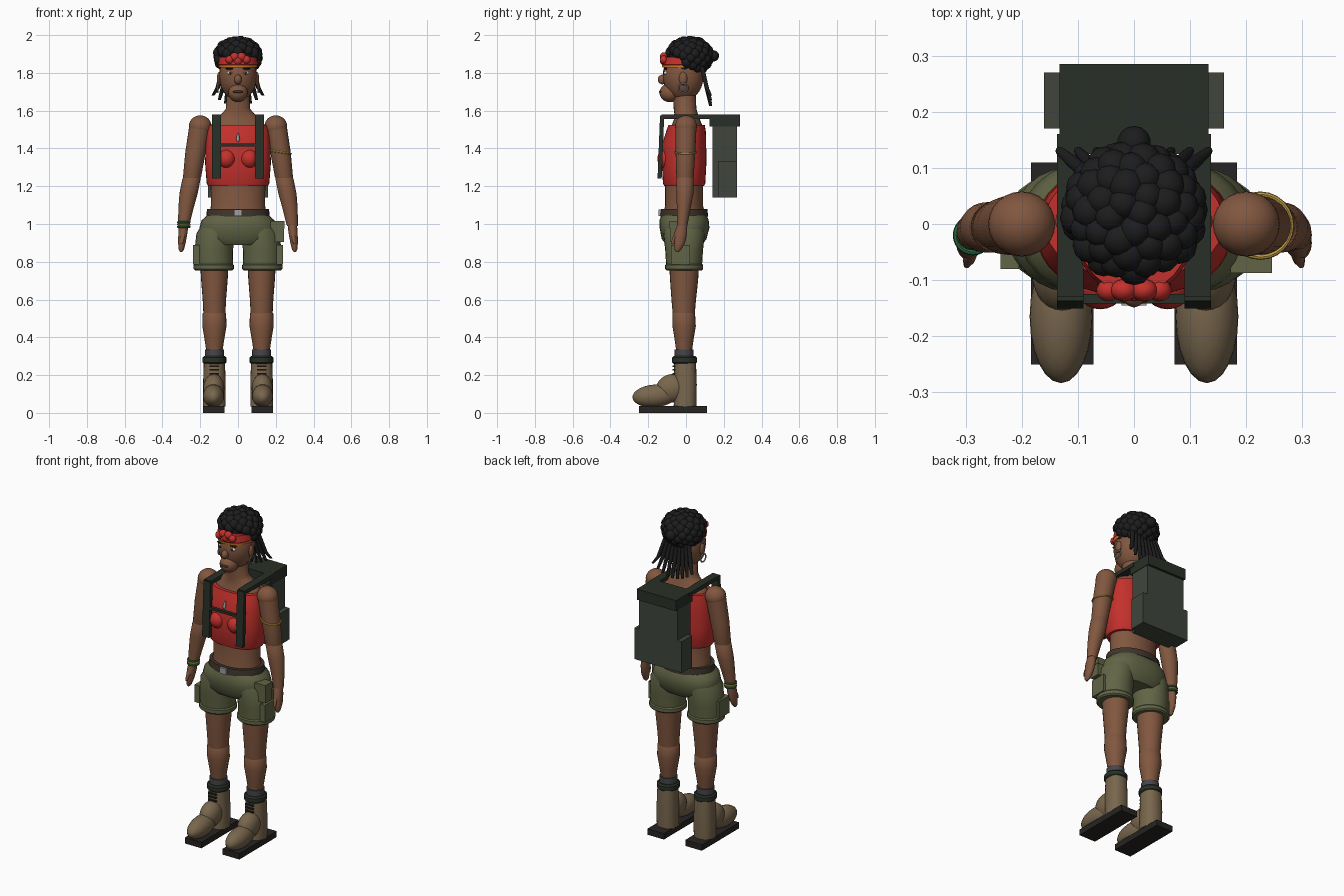
import bpy, bmesh, math, random
from mathutils import Vector, Matrix, Euler

random.seed(4)


def mat(name, *c):
    m = bpy.data.materials.new(name)
    m.diffuse_color = (*c, 1)
    return m


SKIN = mat("skin", .22, .095, .05)
RED = mat("red_cloth", .55, .03, .025)
HAIR = mat("hair", .012, .012, .013)
PACK = mat("pack_canvas", .05, .06, .045)
DARK = mat("dark_webbing", .022, .03, .02)
OLIVE = mat("olive_cloth", .12, .13, .06)
BOOT = mat("boot_suede", .19, .135, .075)
BLACK = mat("rubber", .02, .018, .016)
BELT = mat("belt_leather", .05, .035, .025)
METAL = mat("metal", .35, .35, .36)
GOLD = mat("gold", .55, .35, .06)
GREEN = mat("green_bead", .02, .15, .05)
SOCK = mat("sock", .06, .06, .07)
WHITE = mat("eye_white", .75, .72, .68)
ORANGE = mat("orange_trim", .7, .22, .02)


def finish(name, bm, m):
    bmesh.ops.recalc_face_normals(bm, faces=bm.faces)
    me = bpy.data.meshes.new(name)
    bm.to_mesh(me)
    bm.free()
    ob = bpy.data.objects.new(name, me)
    bpy.context.collection.objects.link(ob)
    me.materials.append(m)
    return ob


def loft(name, rings, m, n=24, p=2.0):
    """Horizontal superellipse rings (x, y, z, rx, ry), capped."""
    bm = bmesh.new()
    loops = []
    for x, y, z, rx, ry in rings:
        loop = []
        for i in range(n):
            a = 2 * math.pi * i / n
            c, s = math.cos(a), math.sin(a)
            loop.append(bm.verts.new((x + rx * math.copysign(abs(c) ** (2 / p), c),
                                      y + ry * math.copysign(abs(s) ** (2 / p), s), z)))
        loops.append(loop)
    for a, b in zip(loops, loops[1:]):
        for i in range(n):
            bm.faces.new((a[i], a[(i + 1) % n], b[(i + 1) % n], b[i]))
    bm.faces.new(loops[0])
    bm.faces.new(loops[-1])
    return finish(name, bm, m)


def ball(name, c, r, m, u=24, v=14, rot=(0, 0, 0)):
    bm = bmesh.new()
    bmesh.ops.create_uvsphere(bm, u_segments=u, v_segments=v, radius=1,
                              matrix=Matrix.LocRotScale(Vector(c), Euler(rot), Vector(r)))
    return finish(name, bm, m)


def box(name, x, y, z, m, rot=(0, 0, 0)):
    """Box from (min, max) pairs."""
    c = Vector([(a + b) / 2 for a, b in (x, y, z)])
    s = Vector([abs(b - a) for a, b in (x, y, z)])
    bm = bmesh.new()
    bmesh.ops.create_cube(bm, size=1, matrix=Matrix.LocRotScale(c, Euler(rot), s))
    return finish(name, bm, m)


def ring(name, c, R, r, m, rot=(0, 0, 0)):
    bpy.ops.mesh.primitive_torus_add(location=c, rotation=rot, major_radius=R, minor_radius=r,
                                     major_segments=24, minor_segments=8)
    ob = bpy.context.object
    ob.name = name
    ob.data.materials.append(m)
    return ob


# head and face
ball("head", (0, -.015, 1.785), (.1, .108, .135), SKIN)
ball("muzzle", (0, -.085, 1.695), (.052, .055, .05), SKIN)
ball("nose", (0, -.125, 1.765), (.02, .024, .026), SKIN, 12, 8)
ball("mouth", (0, -.132, 1.7), (.028, .012, .008), BELT, 12, 8)
loft("neck", [(0, .005, 1.5, .15, .09), (0, .005, 1.55, .13, .07), (0, 0, 1.585, .085, .062),
              (0, -.005, 1.61, .064, .06), (0, -.01, 1.72, .06, .06)], SKIN)
for s in (-1, 1):
    ball("eye", (s * .04, -.104, 1.8), (.017, .014, .011), WHITE, 12, 8)
    ball("pupil", (s * .04, -.115, 1.8), (.007, .006, .008), BLACK, 10, 6)
    ball("eyebrow", (s * .042, -.108, 1.822), (.024, .009, .005), HAIR, 12, 6)
    ball("ear", (s * .1, -.015, 1.77), (.012, .022, .036), SKIN, 12, 8)
    ring("hoop_earring", (s * .106, -.015, 1.72), .024, .004, METAL, (0, math.pi / 2, 0))

# headband with knot
loft("headband", [(0, -.015, 1.838, .1, .108), (0, -.015, 1.845, .106, .114),
                  (0, -.015, 1.885, .1, .108)], RED)
loft("headband_trim", [(0, -.015, 1.828, .102, .11), (0, -.015, 1.84, .104, .112)], ORANGE)
for x, z, r in ((-.045, 1.87, .022), (-.018, 1.885, .024), (.018, 1.885, .024),
                (.045, 1.87, .022), (0, 1.865, .024)):
    ball("headband_knot", (x, -.118, z), (r, .02, r), RED, 14, 8)

# curly hair: core plus blobs
ball("hair_core", (0, .02, 1.89), (.115, .11, .085), HAIR)
N = 100
for i in range(N):
    d = 1 - 2 * (i + .5) / N
    q, a = math.sqrt(1 - d * d), i * 2.39996
    x, y, z = .103 * q * math.cos(a), .02 + .1 * q * math.sin(a), 1.888 + .08 * d
    if (y < -.02 and z < 1.9) or z < 1.82:
        continue
    r = random.uniform(.028, .033)
    ball("hair_curl", (x, y, z), (r, r, r), HAIR, 12, 8)
ball("hair_bun", (0, .145, 1.89), (.03, .03, .03), HAIR, 14, 10)
for i in range(-4, 5):
    loft("dreadlock", [(.02 * i, .085, 1.83, .012, .012), (.027 * i, .11, 1.72, .012, .012),
                       (.033 * i, .13, 1.625 + .0035 * i * i, .008, .008)], HAIR, 10)

# torso and top
loft("waist", [(0, -.01, 1.03, .155, .115), (0, -.01, 1.1, .143, .1),
               (0, -.01, 1.22, .145, .1)], SKIN, 32)
loft("tank_top", [(0, -.01, 1.2, .158, .105), (0, -.01, 1.215, .166, .112),
                  (0, -.01, 1.32, .174, .118), (0, -.01, 1.42, .172, .117),
                  (0, 0, 1.49, .166, .105), (0, .003, 1.525, .158, .096)], RED, 36, 2.3)
for s in (-1, 1):
    ball("bust", (s * .06, -.105, 1.345), (.047, .047, .05), RED)
loft("pendant", [(0, -.133, 1.435, .004, .004), (0, -.133, 1.45, .01, .006),
                 (0, -.125, 1.48, .004, .004)], METAL, 10)

# belt and shorts
loft("belt", [(0, -.01, 1.04, .168, .127), (0, -.01, 1.08, .164, .123)], BELT, 32)
box("belt_buckle", (-.022, .022), (-.145, -.13), (1.042, 1.078), METAL)
loft("shorts_hips", [(0, -.01, .89, .15, .095), (0, -.01, .92, .195, .118),
                     (0, -.008, .98, .205, .132), (0, -.01, 1.02, .192, .13),
                     (0, -.01, 1.045, .165, .12)], OLIVE, 32, 2.3)

# legs, boots, arms (mirrored)
for s in (-1, 1):
    lx = s * .125
    loft("shorts_leg", [(s * .128, -.01, .765, .1, .094), (s * .128, -.01, .86, .102, .1),
                        (s * .12, -.01, .95, .1, .11), (s * .11, -.01, 1.0, .08, .1)], OLIVE)
    loft("shorts_cuff", [(s * .128, -.01, .755, .1, .094), (s * .128, -.01, .762, .107, .101),
                         (s * .128, -.01, .782, .107, .101), (s * .128, -.01, .79, .1, .094)], OLIVE)
    box("cargo_pocket", (s * .205, s * .238), (-.08, .02), (.785, .89), OLIVE)
    loft("thigh", [(lx, -.01, .8, .076, .08), (lx, -.01, .7, .07, .074),
                   (lx, -.012, .6, .062, .065), (lx, -.012, .52, .058, .058)], SKIN)
    loft("calf", [(lx, -.012, .55, .045, .045), (lx, -.012, .525, .062, .06),
                  (lx, -.01, .46, .064, .062), (lx, -.01, .4, .054, .052),
                  (lx, -.01, .33, .043, .042)], SKIN)
    loft("sock", [(lx, -.01, .28, .05, .05), (lx, -.01, .335, .05, .05)], SKIN and SOCK)
    loft("boot_collar", [(lx, -.008, .26, .055, .058), (lx, -.008, .268, .063, .067),
                         (lx, -.008, .292, .063, .067), (lx, -.008, .3, .055, .058)], DARK)
    loft("boot_shaft", [(lx, -.005, .035, .06, .06), (lx, -.003, .15, .06, .06),
                        (lx, -.005, .27, .056, .058)], BOOT, 24, 2.3)
    ball("boot_toe", (s * .13, -.165, .09), (.056, .119, .06), BOOT, rot=(.08, 0, 0))
    ball("boot_instep", (s * .128, -.075, .13), (.056, .085, .075), BOOT, rot=(.3, 0, 0))
    box("boot_sole", (s * .072, s * .184), (-.25, .11), (0, .036), BLACK)
    for z in (.208, .228, .248):
        box("boot_lace", (lx - .025, lx + .025), (-.072, -.055), (z - .004, z + .004), BLACK)

    ball("shoulder", (s * .2, 0, 1.517), (.06, .058, .058), SKIN)
    loft("upper_arm", [(s * .2, 0, 1.52, .058, .056), (s * .225, -.003, 1.38, .054, .052),
                       (s * .243, -.005, 1.25, .048, .046), (s * .25, -.005, 1.2, .03, .03)], SKIN)
    loft("forearm", [(s * .24, -.005, 1.27, .03, .03), (s * .246, -.005, 1.24, .048, .046),
                     (s * .262, -.006, 1.16, .048, .045), (s * .276, -.012, 1.08, .04, .036),
                     (s * .288, -.02, .99, .029, .027)], SKIN)
    loft("hand", [(s * .287, -.02, 1.0, .025, .026), (s * .292, -.028, .95, .024, .034),
                  (s * .297, -.034, .9, .02, .029), (s * .3, -.043, .865, .014, .018),
                  (s * .301, -.046, .853, .006, .008)], SKIN, 16)
    loft("thumb", [(s * .287, -.042, .96, .012, .014), (s * .294, -.062, .925, .011, .012),
                   (s * .298, -.072, .895, .006, .007)], SKIN, 10)

# hip pouch and jewellery
box("hip_pouch", (.175, .243), (-.083, -.02), (.905, 1.01), OLIVE)
box("hip_pouch_flap", (.172, .246), (-.087, -.018), (.975, 1.015), OLIVE)
ring("arm_band", (.225, -.003, 1.38), .056, .005, GOLD, (0, .15, 0))
for z, m in ((.985, GREEN), (.997, GOLD), (1.009, GREEN)):
    ring("bracelet", (-.287, -.02, z), .03, .006, m)

# backpack
box("pack_body", (-.13, .13), (.14, .27), (1.14, 1.53), PACK)
box("pack_lid", (-.133, .133), (.125, .285), (1.515, 1.58), DARK)
for s in (-1, 1):
    box("pack_side_pocket", (s * .125, s * .16), (.17, .27), (1.14, 1.33), PACK)
    box("front_strap", (s * .09, s * .137), (-.144, -.122), (1.24, 1.575), DARK, (-.04, 0, 0))
    box("shoulder_strap", (s * .09, s * .137), (-.13, .16), (1.557, 1.58), DARK)
box("chest_strap", (-.095, .095), (-.142, -.125), (1.41, 1.425), DARK)

for ob in bpy.context.scene.objects:
    ob.select_set(True)
bpy.context.view_layer.objects.active = bpy.data.objects["head"]
bpy.ops.object.shade_smooth_by_angle(angle=math.radians(40))
